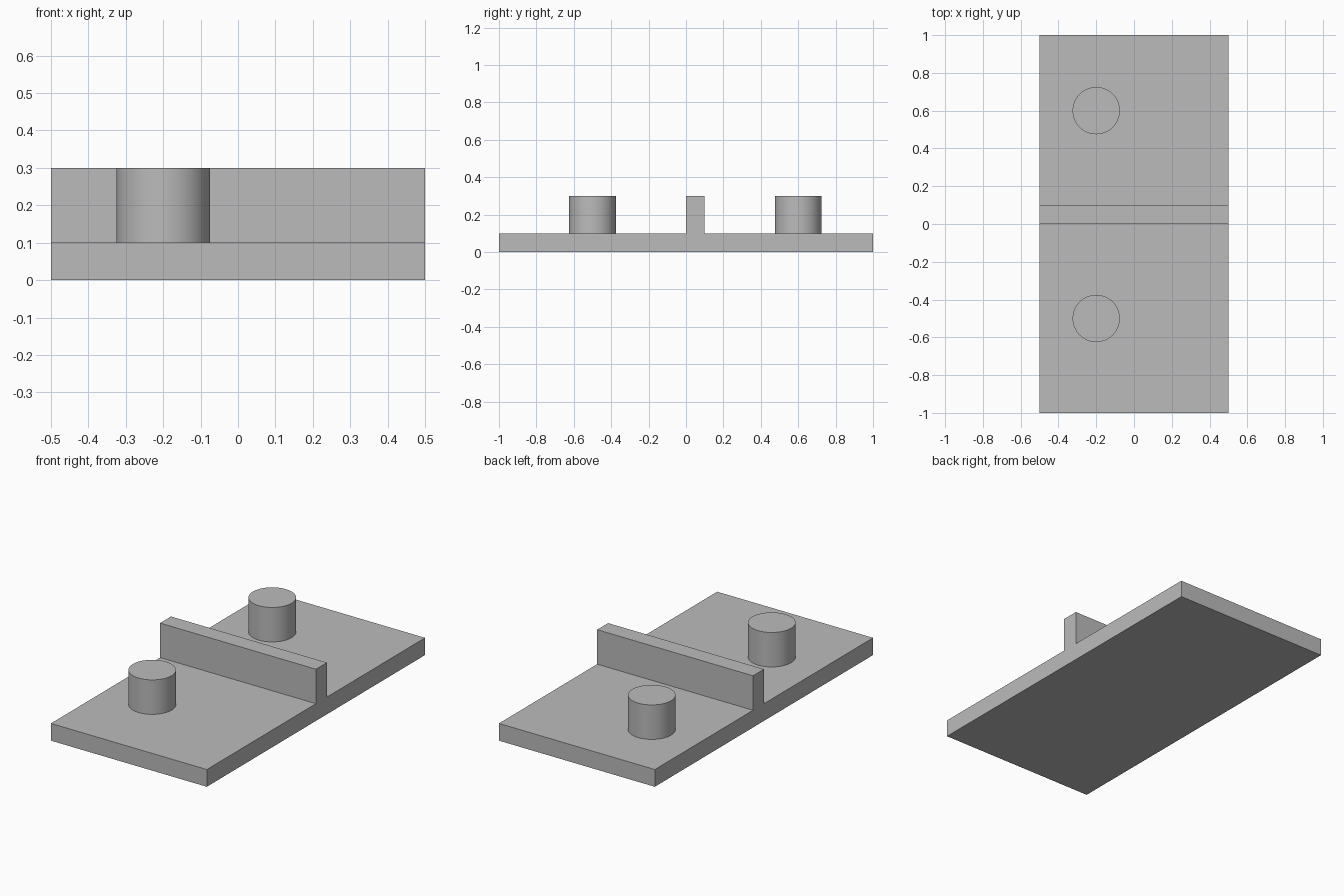
import bpy
import math

# Remove the default cube
cube = bpy.data.objects.get("Cube")
if cube:
    bpy.data.objects.remove(cube, do_unlink=True)

# Single grey material
grey = bpy.data.materials.new("plain_grey")
grey.use_nodes = True
colour = (0.5, 0.5, 0.5, 1.0)
grey.diffuse_color = colour
grey.node_tree.nodes["Principled BSDF"].inputs["Base Color"].default_value = colour

BASE_HEIGHT = 0.1
PART_HEIGHT = 0.2


def finish(name):
    """Name the active object, apply its scale and give it the material."""
    obj = bpy.context.object
    obj.name = name
    obj.data.name = name
    bpy.ops.object.transform_apply(location=False, rotation=False, scale=True)
    obj.data.materials.append(grey)
    return obj


def box(name, size, centre):
    bpy.ops.mesh.primitive_cube_add(size=1, location=centre)
    bpy.context.object.scale = size
    return finish(name)


def peg(name, x, y):
    bpy.ops.mesh.primitive_cylinder_add(
        vertices=64, radius=0.125, depth=PART_HEIGHT,
        location=(x, y, BASE_HEIGHT + PART_HEIGHT / 2))
    obj = finish(name)
    bpy.ops.object.shade_smooth_by_angle(angle=math.radians(30))
    return obj


# Flat base plate
box("base_plate", (1, 2, BASE_HEIGHT), (0, 0, BASE_HEIGHT / 2))

# Upright wall across the plate, just behind the middle
box("cross_wall", (1, 0.1, PART_HEIGHT), (0, 0.05, BASE_HEIGHT + PART_HEIGHT / 2))

# Round pegs either side of the wall
peg("front_peg", -0.2, -0.5)
peg("back_peg", -0.2, 0.6)
